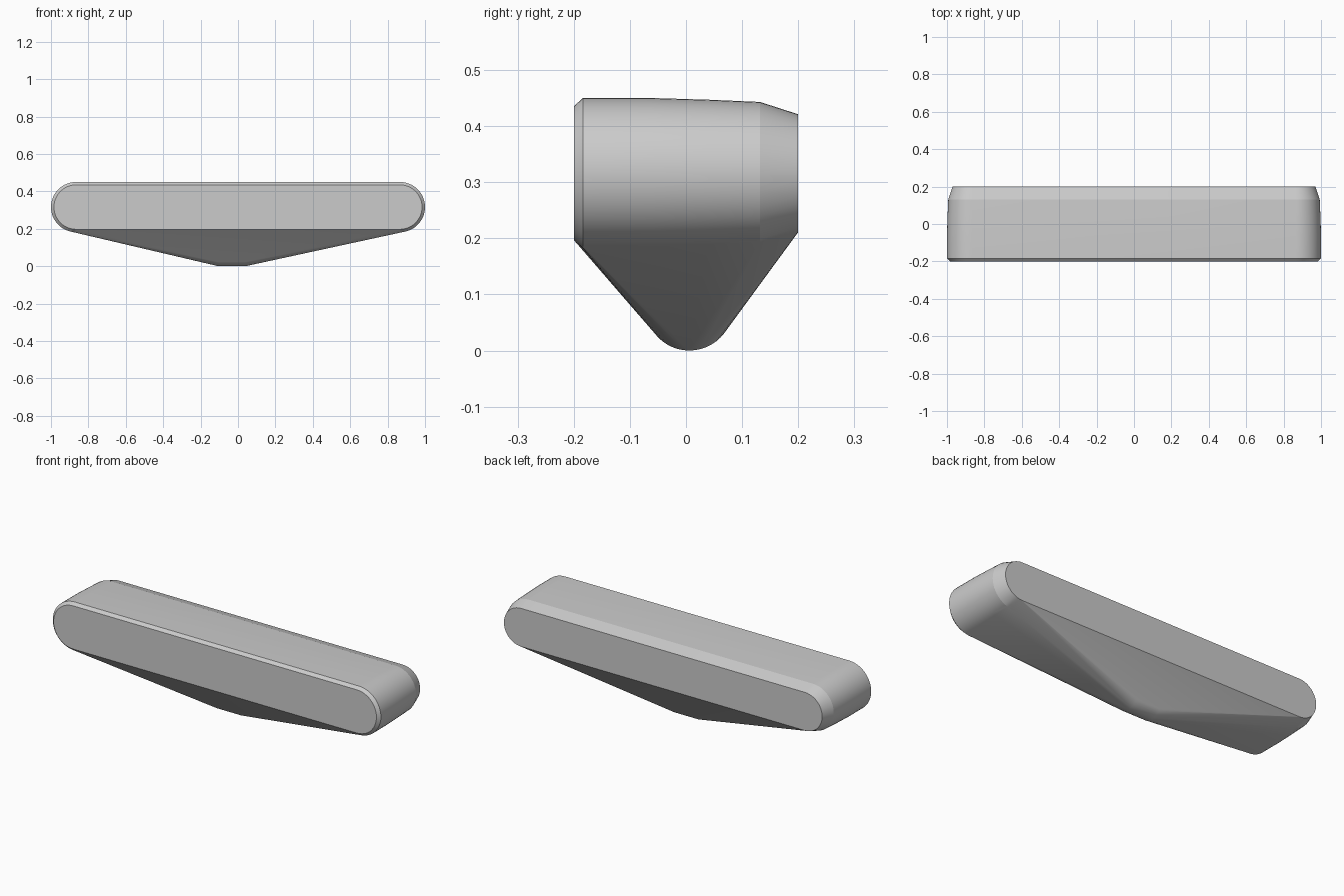
import bpy, bmesh
from math import sin, cos, pi, radians

if "Cube" in bpy.data.objects:
    bpy.data.objects.remove(bpy.data.objects["Cube"])

bm = bmesh.new()
CZ = 0.316  # height of the capsule's centre line


def stadium(y, half_width, radius, steps=24):
    """Rounded-end outline standing in the xz plane."""
    for side in (1, -1):
        for i in range(steps + 1):
            a = -pi / 2 + pi * i / steps
            bm.verts.new((side * (half_width - radius + radius * cos(a)),
                          y, CZ + radius * sin(a)))


# Capsule body: front chamfer, straight run, slight taper, back chamfer
for y, half_width, radius in ((-0.2, 0.984, 0.119), (-0.184, 1.0, 0.134),
                              (-0.06, 1.0, 0.134), (0.04, 0.997, 0.131),
                              (0.132, 0.993, 0.127), (0.2, 0.97, 0.105)):
    stadium(y, half_width, radius)

# Small rounded keel at the base
for x in (-0.105, 0.04):
    for i in range(25):
        a = pi + pi * i / 24
        bm.verts.new((x, 0.006 + 0.078 * cos(a), 0.078 + 0.078 * sin(a)))

# Skin everything with one convex surface
hull = bmesh.ops.convex_hull(bm, input=bm.verts[:])
loose = {g for g in hull["geom_interior"] + hull["geom_unused"]
         if isinstance(g, bmesh.types.BMVert) and g.is_valid}
bmesh.ops.delete(bm, geom=list(loose), context='VERTS')
bmesh.ops.dissolve_limit(bm, angle_limit=radians(0.3), verts=bm.verts[:], edges=bm.edges[:])
bmesh.ops.recalc_face_normals(bm, faces=bm.faces[:])

top = max(v.co.z for v in bm.verts)
mesh = bpy.data.meshes.new("capsule_body")
bm.to_mesh(mesh)
bm.free()
body = bpy.data.objects.new("capsule_body", mesh)
bpy.context.collection.objects.link(body)
bpy.context.view_layer.objects.active = body
body.select_set(True)
bpy.ops.object.shade_smooth_by_angle(angle=radians(15))
